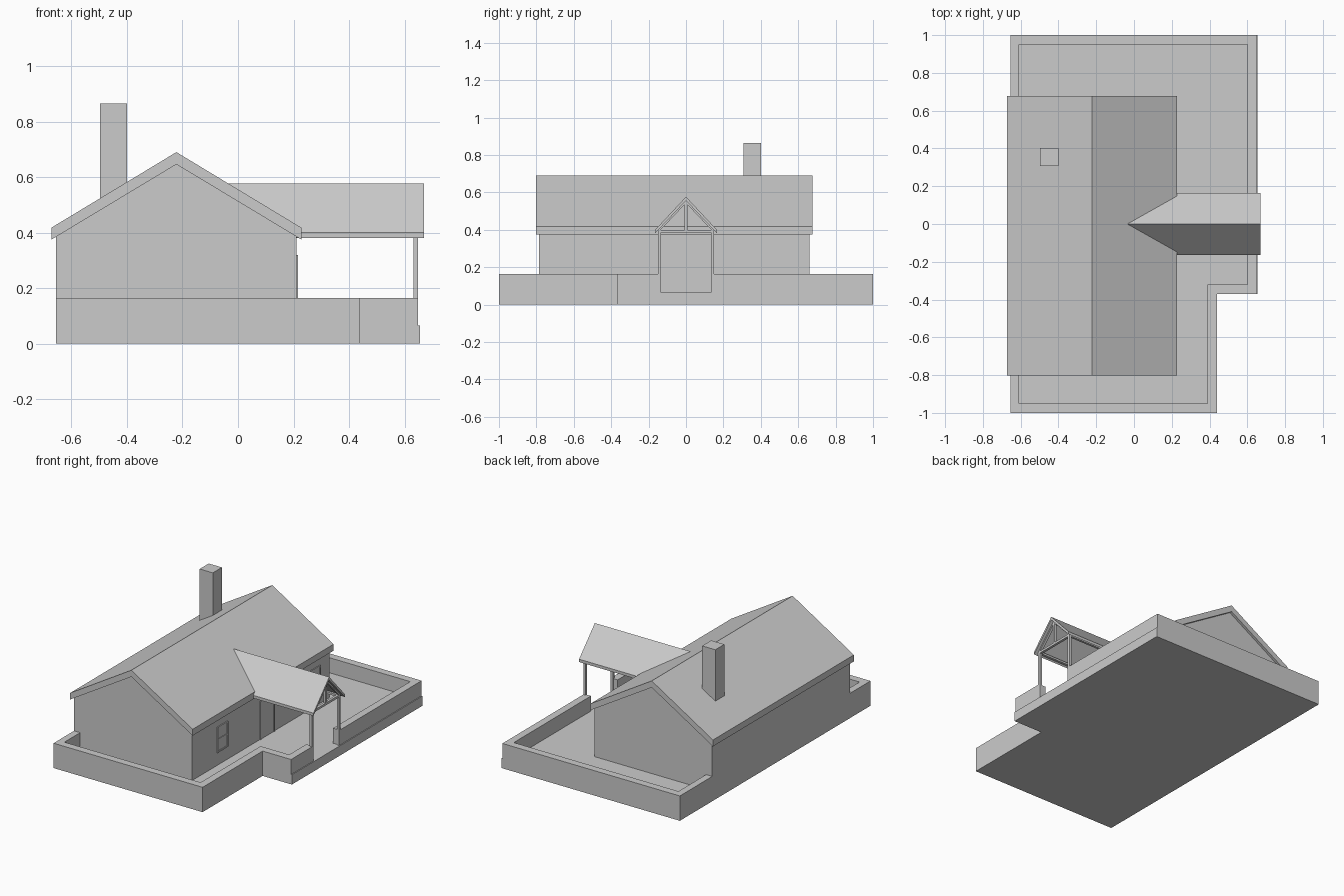
import bpy, bmesh

if "Cube" in bpy.data.objects:
    bpy.data.objects.remove(bpy.data.objects["Cube"])


def mesh_object(name, verts, faces):
    me = bpy.data.meshes.new(name)
    bm = bmesh.new()
    vs = [bm.verts.new(v) for v in verts]
    for f in faces:
        bm.faces.new([vs[i] for i in f])
    bmesh.ops.recalc_face_normals(bm, faces=bm.faces)
    bm.to_mesh(me)
    bm.free()
    ob = bpy.data.objects.new(name, me)
    bpy.context.collection.objects.link(ob)
    return ob


def prism(name, pts, axis, a, b):
    """Extrude a 2D outline along an axis from a to b; a may be a function of the outline point."""
    def place(p, t):
        t = t(p) if callable(t) else t
        return {'x': (t, p[0], p[1]), 'y': (p[0], t, p[1]), 'z': (p[0], p[1], t)}[axis]
    n = len(pts)
    verts = [place(p, a) for p in pts] + [place(p, b) for p in pts]
    faces = [range(n), range(n, 2 * n)]
    faces += [(i, (i + 1) % n, n + (i + 1) % n, n + i) for i in range(n)]
    return mesh_object(name, verts, faces)


def box(name, x0, x1, y0, y1, z0, z1):
    return prism(name, [(x0, y0), (x1, y0), (x1, y1), (x0, y1)], 'z', z0, z1)


FLOOR = 0.065
WALL_X = 0.21

# Ground slab with the notched corner
prism("ground_slab", [(-0.655, -1), (0.44, -1), (0.44, -0.37), (0.655, -0.37),
                      (0.655, 1), (-0.655, 1)], 'z', 0, FLOOR)

# Yard wall, open at the porch entrance
prism("yard_wall", [(0.649, -0.14), (0.649, -0.37), (0.44, -0.37), (0.44, -1), (-0.655, -1),
                    (-0.655, 1), (0.649, 1), (0.649, 0.14), (0.6, 0.14), (0.6, 0.95),
                    (-0.61, 0.95), (-0.61, -0.95), (0.39, -0.95), (0.39, -0.32),
                    (0.6, -0.32), (0.6, -0.14)], 'z', FLOOR, 0.165)

# House body with gables
prism("house_body", [(-0.655, FLOOR), (WALL_X, FLOOR), (WALL_X, 0.387), (-0.222, 0.647),
                     (-0.655, 0.387)], 'y', -0.785, 0.66)

# Main roof
prism("main_roof", [(-0.672, 0.375), (-0.672, 0.418), (-0.222, 0.69), (0.228, 0.418),
                    (0.228, 0.375), (-0.222, 0.646)], 'y', -0.802, 0.677)

# Chimney
box("chimney", -0.497, -0.4, 0.307, 0.402, 0.45, 0.865)


# Porch roof, its inner end following the main roof slope
def roof_start(p):
    return min(0.212, -0.222 + (0.69 - p[1]) / 0.604)


prism("porch_roof", [(-0.165, 0.381), (-0.165, 0.4), (0, 0.577), (0.165, 0.4),
                     (0.165, 0.381), (0, 0.556)], 'x', roof_start, 0.67)

# Porch posts, side plates, tie beam and king post
for side, s in (("left", -1), ("right", 1)):
    y0, y1 = sorted((s * 0.134, s * 0.15))
    box("porch_post_" + side, 0.632, 0.649, y0, y1, FLOOR, 0.395)
    box("porch_plate_" + side, WALL_X, 0.649, y0, y1, 0.385, 0.398)
box("porch_tie_beam", 0.632, 0.649, -0.15, 0.15, 0.385, 0.4)
box("porch_king_post", 0.632, 0.649, -0.007, 0.007, 0.4, 0.56)
# Gable rafters
prism("porch_rafters", [(-0.15, 0.397), (0, 0.556), (0.15, 0.397), (0.138, 0.397), (0, 0.543),
                        (-0.138, 0.397)], 'x', 0.632, 0.649)


# Framed openings on the porch side of the house
def frame(name, y0, y1, z0, z1, bars=()):
    t = 0.01
    x0, x1 = WALL_X - 0.005, WALL_X + 0.006
    box(name + "_panel", x0, WALL_X + 0.002, y0, y1, z0, z1)
    box(name + "_side_a", x0, x1, y0, y0 + t, z0, z1)
    box(name + "_side_b", x0, x1, y1 - t, y1, z0, z1)
    box(name + "_head", x0, x1, y0 + t, y1 - t, z1 - t, z1)
    for i, z in enumerate(bars):
        box(f"{name}_bar_{i}", x0, x1, y0 + t, y1 - t, z, z + t)


frame("front_window", -0.52, -0.41, 0.15, 0.32, (0.15, 0.23))
frame("back_window", 0.45, 0.56, 0.15, 0.32, (0.15, 0.23))
frame("door", -0.07, 0.08, FLOOR, 0.32)
